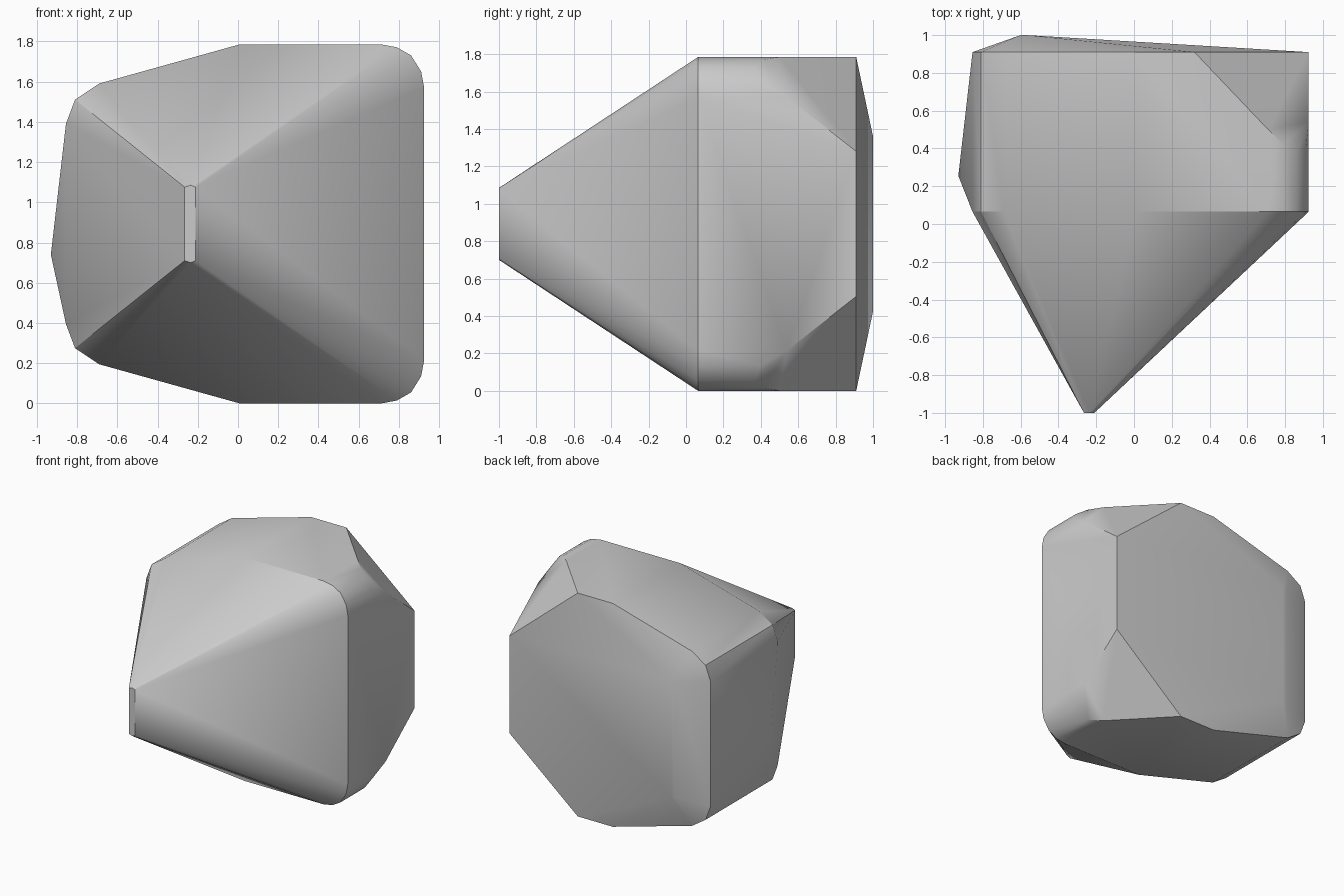
import bpy, bmesh, math

if "Cube" in bpy.data.objects:
    bpy.data.objects.remove(bpy.data.objects["Cube"])

H = 1.785  # total height; upper and lower halves mirror each other

# Upper half of the outline: x, z, and how far back (y) each corner runs
outline = [(-0.855, 1.39, 0.91), (-0.81, 1.51, 0.91), (-0.69, 1.59, 0.91),
           (0.01, H, 0.91), (0.71, H, 0.50), (0.79, 1.77, 0.42),
           (0.86, 1.73, 0.37), (0.91, 1.65, 0.40), (0.925, 1.57, 0.54)]
points = []
for x, z, back in outline:
    points += [(x, 0.065, z), (x, back, z)]

# Back corner cut and rear ridge
points += [(0.32, 0.91, H), (0.925, 0.91, 1.28),
           (-0.60, 1.0, 1.35), (-0.57, 1.0, 1.36)]
# Blunt front tip
points += [(-0.265, -1, 1.075), (-0.235, -1, 1.085), (-0.21, -1, 1.075)]

# Mirror top to bottom, then add the single bulge on the left
points += [(x, y, H - z) for x, y, z in points]
points.append((-0.93, 0.255, 0.74))

# Wrap the points into a faceted stone
bm = bmesh.new()
for p in points:
    bm.verts.new(p)
hull = bmesh.ops.convex_hull(bm, input=bm.verts[:])
junk = {g for g in hull["geom_interior"] + hull["geom_unused"]
        if isinstance(g, bmesh.types.BMVert) and g.is_valid}
bmesh.ops.delete(bm, geom=list(junk), context='VERTS')
bmesh.ops.dissolve_limit(bm, angle_limit=math.radians(0.5),
                         verts=bm.verts[:], edges=bm.edges[:])
bmesh.ops.recalc_face_normals(bm, faces=bm.faces[:])

mesh = bpy.data.meshes.new("faceted_stone")
bm.to_mesh(mesh)
bm.free()
stone = bpy.data.objects.new("faceted_stone", mesh)
bpy.context.collection.objects.link(stone)
bpy.context.view_layer.objects.active = stone
stone.select_set(True)
bpy.ops.object.shade_smooth_by_angle(angle=math.radians(30))
